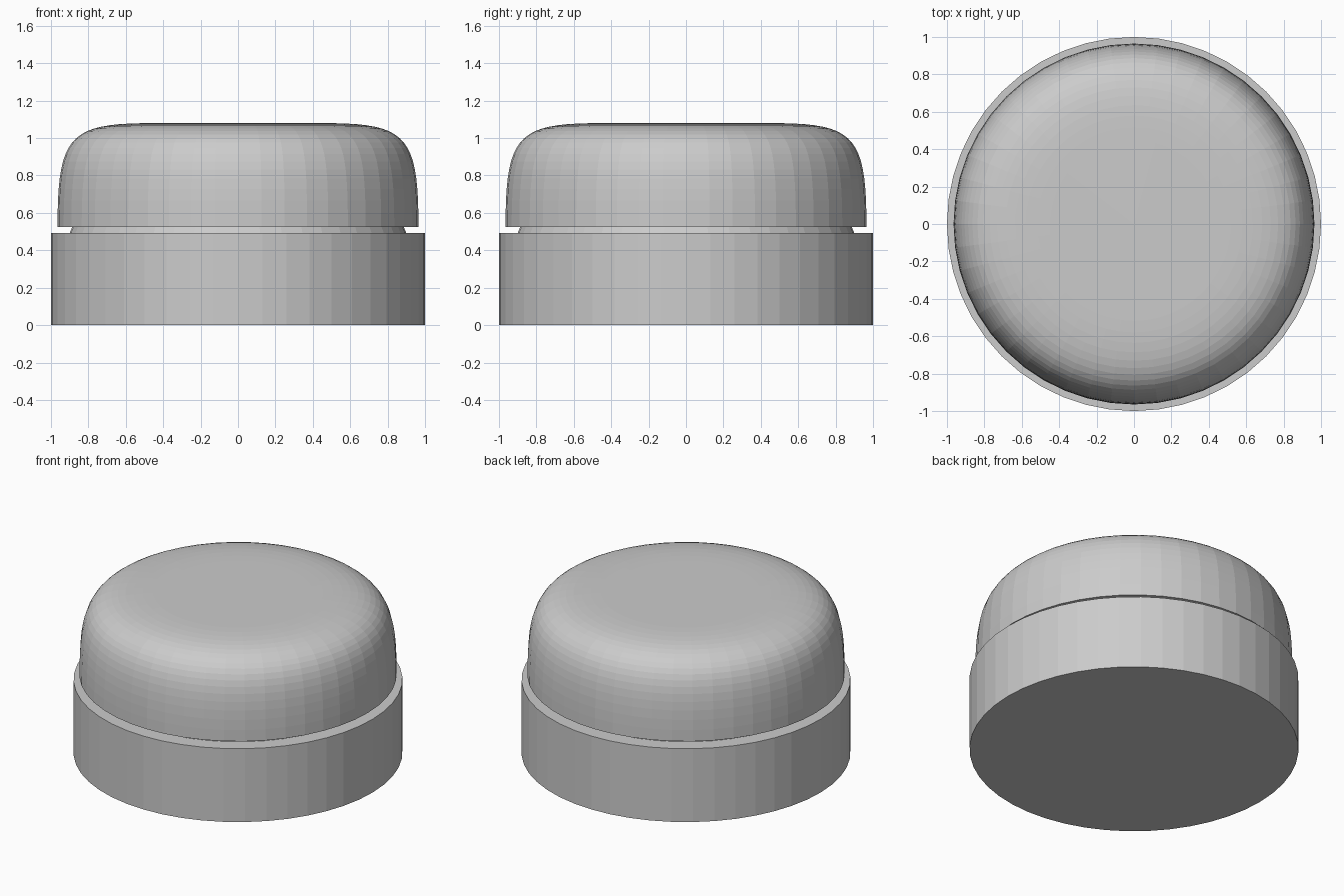
import bpy, bmesh, math
from mathutils import Vector
from mathutils.geometry import interpolate_bezier

cube = bpy.data.objects.get("Cube")
if cube:
    bpy.data.objects.remove(cube)

SEGMENTS = 48

grey = bpy.data.materials.new("plain grey")
grey.use_nodes = True
colour = (0.6, 0.6, 0.6, 1)
grey.diffuse_color = colour
grey.node_tree.nodes["Principled BSDF"].inputs["Base Color"].default_value = colour


def lathe(name, profile):
    """Spin a closed (radius, height) profile around z, with flat faces."""
    bm = bmesh.new()
    verts = [bm.verts.new((r, 0, z)) for r, z in profile]
    edges = [bm.edges.new(pair) for pair in zip(verts, verts[1:])]
    bmesh.ops.spin(bm, geom=verts + edges, cent=(0, 0, 0), axis=(0, 0, 1),
                   angle=2 * math.pi, steps=SEGMENTS)
    bmesh.ops.remove_doubles(bm, verts=bm.verts, dist=0.0001)
    bmesh.ops.recalc_face_normals(bm, faces=bm.faces)
    mesh = bpy.data.meshes.new(name)
    bm.to_mesh(mesh)
    bm.free()
    mesh.materials.append(grey)
    obj = bpy.data.objects.new(name, mesh)
    bpy.context.collection.objects.link(obj)
    return obj


# Straight-sided base drum
lathe("base", [(0, 0), (1, 0), (1, 0.492), (0, 0.492)])

# Recessed neck between the base and the cap
lathe("neck", [(0, 0.48), (0.905, 0.48), (0.88, 0.54), (0, 0.54)])

# Rounded cap with a nearly flat crown
curve = interpolate_bezier(Vector((0.965, 0.525)), Vector((0.965, 1.02)),
                           Vector((0.9, 1.08)), Vector((0.45, 1.08)), 20)
lathe("cap", [(0, 0.525)] + [(p.x, p.y) for p in curve] + [(0, 1.081)])
